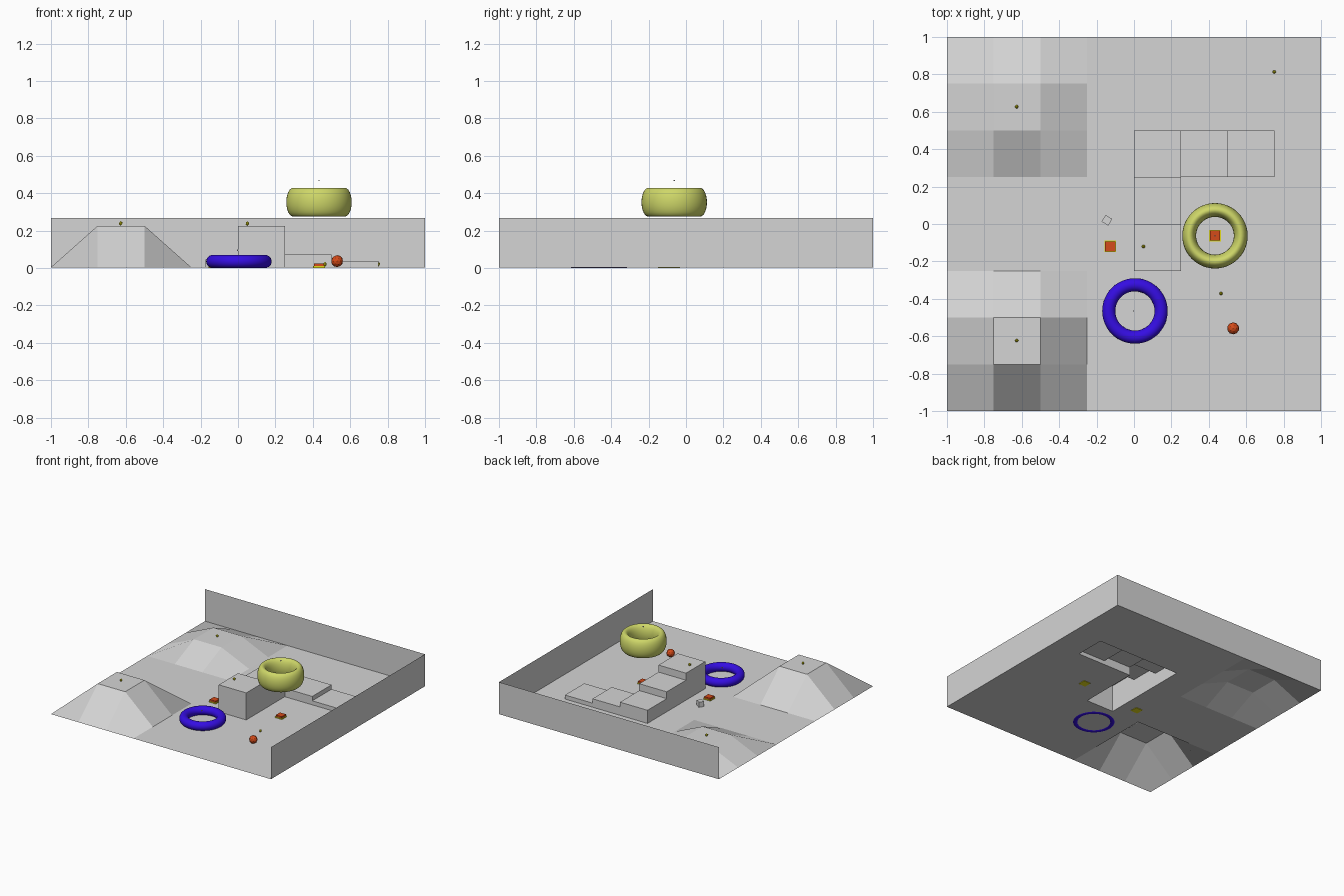
import bpy, bmesh, math

if "Cube" in bpy.data.objects:
    bpy.data.objects.remove(bpy.data.objects["Cube"])

G = 0.004    # ground level
C = 0.25     # grid cell


def material(name, r, g, b):
    m = bpy.data.materials.new(name)
    m.diffuse_color = (r, g, b, 1)
    m.use_nodes = True
    m.node_tree.nodes["Principled BSDF"].inputs["Base Color"].default_value = m.diffuse_color
    return m


GREY = material("light_grey", 0.66, 0.66, 0.66)
BLUE = material("blue", 0.035, 0.004, 0.76)
LIME = material("pale_lime", 0.62, 0.68, 0.14)
ORANGE = material("orange_red", 0.66, 0.07, 0.01)
YELLOW = material("yellow", 0.78, 0.72, 0.01)


def finish(name, bm, mat, loc=(0, 0, 0), smooth=False):
    me = bpy.data.meshes.new(name)
    bm.to_mesh(me)
    bm.free()
    me.materials.append(mat)
    for p in me.polygons:
        p.use_smooth = smooth
    ob = bpy.data.objects.new(name, me)
    ob.location = loc
    bpy.context.collection.objects.link(ob)
    return ob


def box(name, mat, loc, size, turn=0):
    bm = bmesh.new()
    bmesh.ops.create_cube(bm, size=1)
    for v in bm.verts:
        v.co = [a * s for a, s in zip(v.co, size)]
    ob = finish(name, bm, mat, loc)
    ob.rotation_euler.z = math.radians(turn)


def ball(name, mat, loc, r, stretch=1, sub=1):
    bm = bmesh.new()
    bmesh.ops.create_icosphere(bm, subdivisions=sub, radius=r)
    for v in bm.verts:
        v.co.z *= stretch
    finish(name, bm, mat, loc)


def ring(name, mat, loc, major, rx, rz, n=48, k=24):
    bm = bmesh.new()
    rows = []
    for i in range(n):
        a = 2 * math.pi * i / n
        row = []
        for j in range(k):
            b = 2 * math.pi * j / k
            r = major + rx * math.cos(b)
            row.append(bm.verts.new((r * math.cos(a), r * math.sin(a), rz * math.sin(b))))
        rows.append(row)
    for i in range(n):
        p, q = rows[i], rows[(i + 1) % n]
        for j in range(k):
            bm.faces.new((p[j], q[j], q[(j + 1) % k], p[(j + 1) % k]))
    finish(name, bm, mat, loc, True)


# stair cells: lower-left corner in cells from the centre -> height
STEPS = {(2, 1): 0.037, (1, 1): 0.073, (0, 1): 0.112, (0, 0): 0.168, (0, -1): 0.226}
# hill summits: lower-left corner of the flat top cell -> height
HILLS = {(-3, -3): 0.226, (-3, 2): 0.113}

# ground with hills, open under the stairs
bm = bmesh.new()
grid = {}
for i in range(-4, 5):
    for j in range(-4, 5):
        z = G
        for (a, b), h in HILLS.items():
            if i in (a, a + 1) and j in (b, b + 1):
                z = h
        grid[i, j] = bm.verts.new((i * C, j * C, z))
for i in range(-4, 4):
    for j in range(-4, 4):
        if (i, j) not in STEPS:
            bm.faces.new([grid[i, j], grid[i + 1, j], grid[i + 1, j + 1], grid[i, j + 1]])
finish("ground", bm, GREY)

# stairs: a tread per cell and a riser towards each lower neighbour
bm = bmesh.new()


def quad(*pts):
    bm.faces.new([bm.verts.new(p) for p in pts])


for (i, j), h in STEPS.items():
    c = [(i * C, j * C), ((i + 1) * C, j * C), ((i + 1) * C, (j + 1) * C), (i * C, (j + 1) * C)]
    quad(*[(x, y, h) for x, y in c])
    for e, (di, dj) in enumerate([(0, -1), (1, 0), (0, 1), (-1, 0)]):
        low = STEPS.get((i + di, j + dj), G)
        if low < h:
            (x0, y0), (x1, y1) = c[e], c[(e + 1) % 4]
            quad((x0, y0, low), (x1, y1, low), (x1, y1, h), (x0, y0, h))
finish("stairs", bm, GREY)

# thin boundary walls, facing inwards
for name, (x0, y0), (x1, y1) in [("back_wall", (-1, 1), (1, 1)), ("right_wall", (1, 1), (1, -1))]:
    bm = bmesh.new()
    quad((x0, y0, G), (x1, y1, G), (x1, y1, 0.267), (x0, y0, 0.267))
    finish(name, bm, GREY)

# rings with their small markers
ring("ground_ring", BLUE, (0.005, -0.465, 0.035), 0.14, 0.035, 0.035)
ring("floating_ring", LIME, (0.433, -0.063, 0.352), 0.138, 0.037, 0.077)
box("ground_ring_marker", GREY, (-0.003, -0.465, 0.095), (0.007, 0.007, 0.007))
box("floating_ring_marker", GREY, (0.433, -0.063, 0.468), (0.007, 0.007, 0.007))

# pickups on hills, stairs and floor
for n, p in enumerate([(-0.627, 0.627, 0.126), (-0.627, -0.623, 0.239), (0.05, -0.12, 0.238),
                       (0.465, -0.372, 0.02), (0.75, 0.813, 0.02)]):
    ball(f"pickup_{n + 1}", YELLOW, p, 0.01, 1.25)

# pressure pads: yellow base with an orange button
for n, (x, y) in enumerate([(-0.127, -0.12), (0.433, -0.062)]):
    box(f"pad_base_{n + 1}", YELLOW, (x, y, 0.006), (0.062, 0.062, 0.012))
    box(f"pad_button_{n + 1}", ORANGE, (x, y, 0.015), (0.054, 0.054, 0.02))

# loose ball and crate
ball("ball", ORANGE, (0.53, -0.558, 0.037), 0.032, 1, 2)
box("crate", GREY, (-0.145, 0.02, 0.025), (0.042, 0.042, 0.042), 57)
